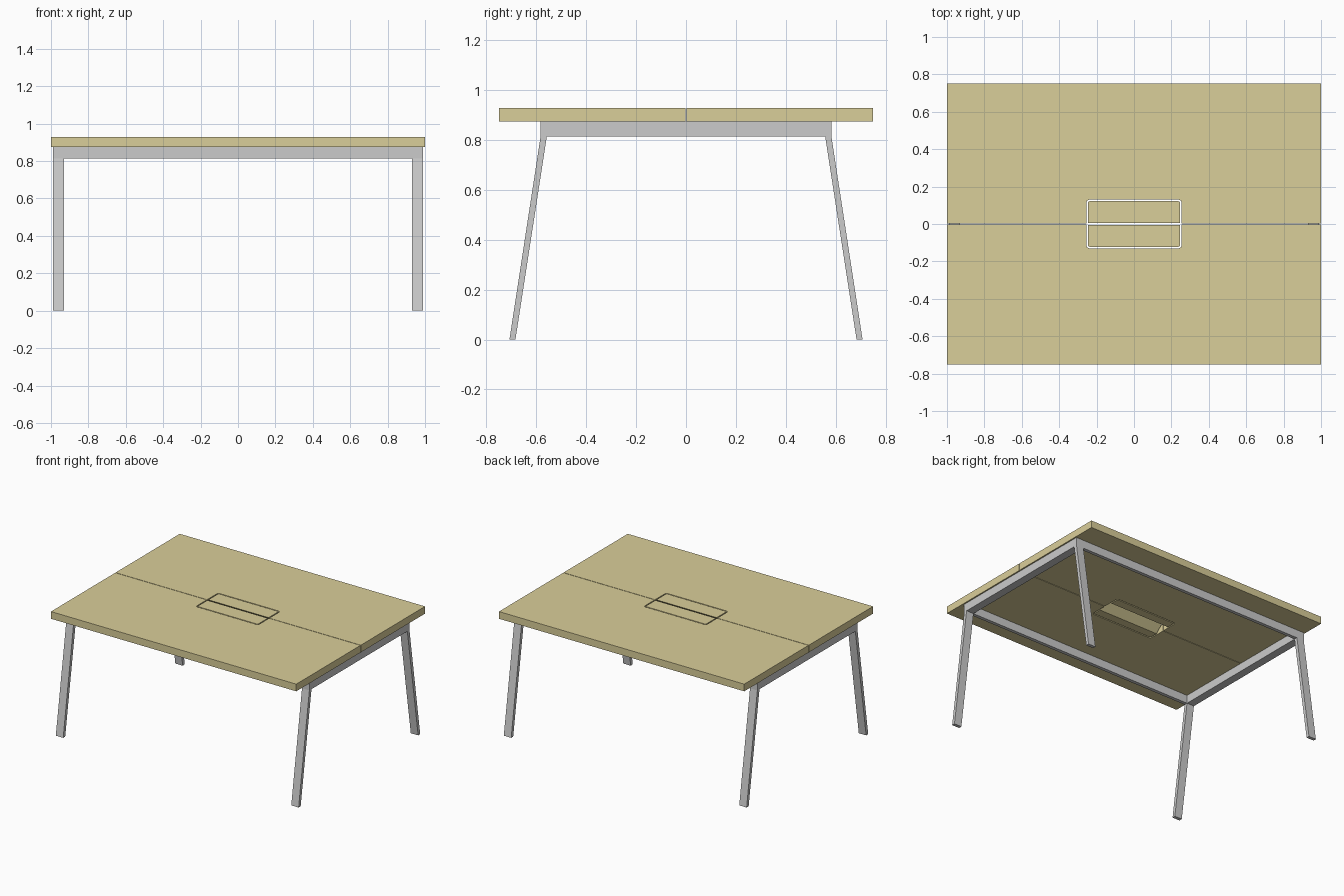
import bpy, bmesh, math

if "Cube" in bpy.data.objects:
    bpy.data.objects.remove(bpy.data.objects["Cube"])

TOP, UNDER, RAIL = 0.928, 0.875, 0.815   # tabletop top, tabletop underside, rail underside

wood = bpy.data.materials.new("wood")
wood.diffuse_color = (0.70, 0.62, 0.32, 1)
wood.use_nodes = True
wood.node_tree.nodes["Principled BSDF"].inputs["Base Color"].default_value = wood.diffuse_color


def loft(name, loop_a, loop_b, mat=None):
    """Closed solid between two matching outlines."""
    bm = bmesh.new()
    a = [bm.verts.new(p) for p in loop_a]
    b = [bm.verts.new(p) for p in loop_b]
    bm.faces.new(a)
    bm.faces.new(b[::-1])
    n = len(a)
    for i in range(n):
        j = (i + 1) % n
        bm.faces.new((a[i], b[i], b[j], a[j]))
    bmesh.ops.recalc_face_normals(bm, faces=bm.faces)
    me = bpy.data.meshes.new(name)
    bm.to_mesh(me)
    bm.free()
    if mat:
        me.materials.append(mat)
    ob = bpy.data.objects.new(name, me)
    bpy.context.collection.objects.link(ob)
    return ob


def box(name, x0, x1, y0, y1, z0, z1):
    pts = [(x0, y0), (x1, y0), (x1, y1), (x0, y1)]
    return loft(name, [(x, y, z0) for x, y in pts], [(x, y, z1) for x, y in pts])


def hatch_outline(hx, hy, inner, r, steps=4):
    """Half of a rounded rectangle: straight edge at y = inner, rounded at y = hy."""
    pts = [(-hx, inner)]
    for cx, start in ((-hx + r, 180), (hx - r, 90)):
        for i in range(steps + 1):
            t = math.radians(start - 90 * i / steps)
            pts.append((cx + r * math.cos(t), hy - r + r * math.sin(t)))
    return pts + [(hx, inner)]


def at(pts, s, z):
    return [(x, s * y, z) for x, y in pts]


for s, side in ((-1, "front"), (1, "back")):
    # tabletop half with a notch for the cable hatch
    half = hatch_outline(0.254, 0.130, 0.002, 0.016)
    half += [(1, 0.002), (1, 0.75), (-1, 0.75), (-1, 0.002)]
    loft(side + "_tabletop", at(half, s, UNDER), at(half, s, TOP), wood)

    # hatch flap with its middle edge cut back at 45 degrees underneath
    upper = hatch_outline(0.246, 0.122, 0.005, 0.010)
    lower = hatch_outline(0.246, 0.122, 0.058, 0.010)
    loft(side + "_hatch_flap", at(lower, s, UNDER), at(upper, s, TOP), wood)

    # long rail
    box(side + "_rail", -0.93, 0.93, *sorted((s * 0.558, s * 0.583)), RAIL, UNDER)

    # splayed legs
    for t, hand in ((-1, "left"), (1, "right")):
        xs = (t * 0.93, t * 0.99)
        prof = [(0.684, 0), (0.708, 0), (0.583, RAIL), (0.558, RAIL)]
        loft(f"{side}_{hand}_leg", *[[(x, s * y, z) for y, z in prof] for x in xs])

# end rails
for t, hand in ((-1, "left"), (1, "right")):
    box(hand + "_end_rail", *sorted((t * 0.93, t * 0.99)), -0.583, 0.583, RAIL, UNDER)
